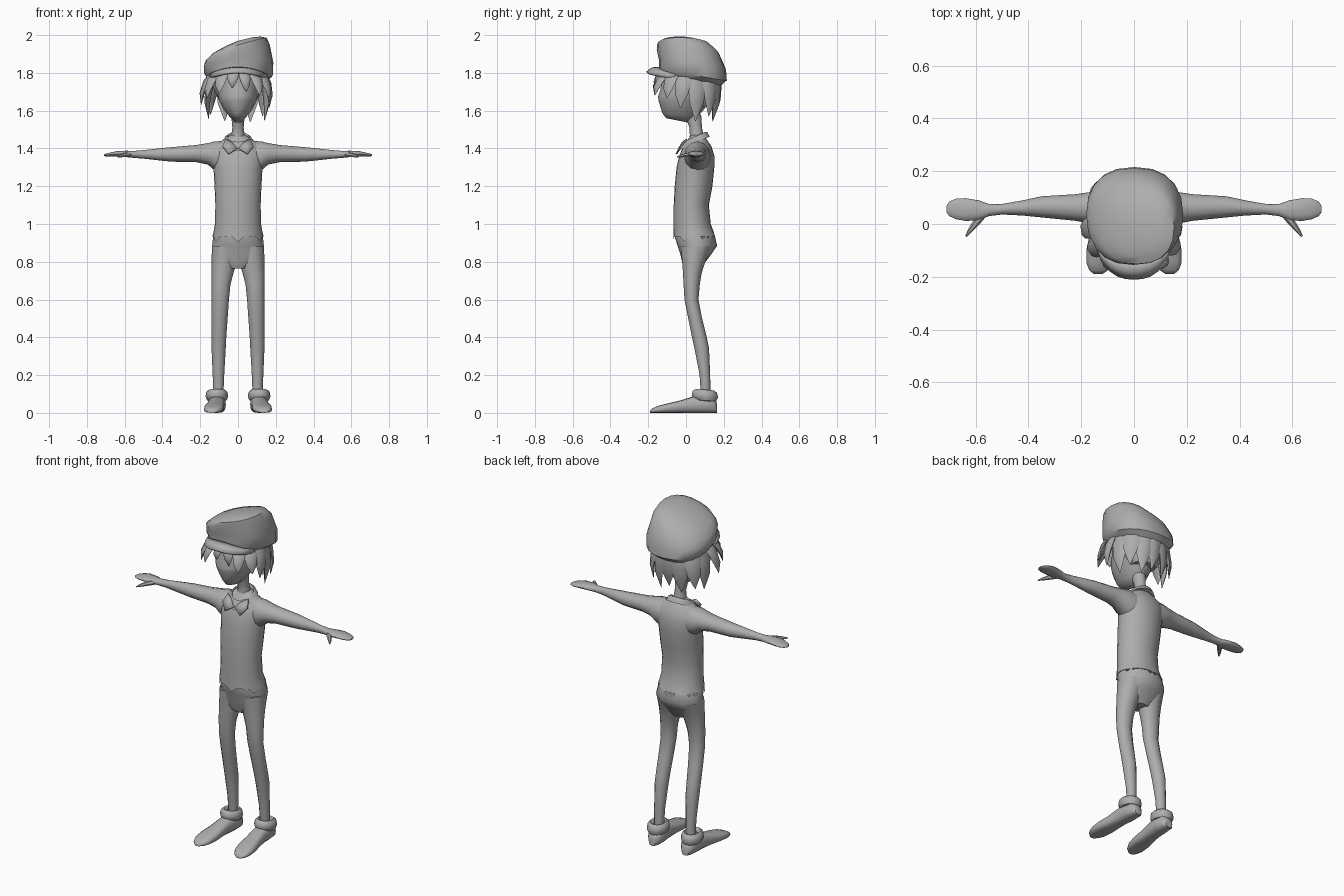
import bpy, bmesh, math
from mathutils import Vector as V

GREY = bpy.data.materials.new("plain grey")
GREY.diffuse_color = (0.42, 0.42, 0.42, 1)


def finish(name, bm, mirror=False, angle=50):
    bmesh.ops.recalc_face_normals(bm, faces=bm.faces)
    me = bpy.data.meshes.new(name)
    bm.to_mesh(me)
    bm.free()
    me.materials.append(GREY)
    ob = bpy.data.objects.new(name, me)
    bpy.context.collection.objects.link(ob)
    bpy.ops.object.select_all(action='DESELECT')
    ob.select_set(True)
    bpy.context.view_layer.objects.active = ob
    bpy.ops.object.shade_smooth_by_angle(angle=math.radians(angle))
    if mirror:
        ob.modifiers.new("Mirror", 'MIRROR')
    return ob


def loft(name, rings, n=16, power=1.0, mirror=False, closed=False, wave=None, angle=50):
    """Skin over rings, each given as centre, u radius vector, v radius vector."""
    bm = bmesh.new()
    loops = []
    for i, (c, u, v) in enumerate(rings):
        row = []
        for k in range(n):
            a = math.tau * k / n
            ca, sa = math.cos(a), math.sin(a)
            p = V(c) + V(u) * math.copysign(abs(ca) ** power, ca) \
                + V(v) * math.copysign(abs(sa) ** power, sa)
            if wave and i == 0:
                p.z += wave(k)
            row.append(bm.verts.new(p))
        loops.append(row)
    pairs = list(zip(loops, loops[1:]))
    if closed:
        pairs.append((loops[-1], loops[0]))
    for a, b in pairs:
        for k in range(n):
            bm.faces.new((a[k], a[(k + 1) % n], b[(k + 1) % n], b[k]))
    if not closed:
        bm.faces.new(loops[0])
        bm.faces.new(loops[-1])
    return finish(name, bm, mirror, angle)


def flat(x, y, z, rx, ry, sx=0, sy=0):
    """Horizontal ring, optionally tilted by slopes in x and y."""
    return ((x, y, z), (rx, 0, rx * sx), (0, ry, ry * sy))


# Shirt with a scalloped hem
loft("shirt", [flat(0, y, z, rx, ry) for y, z, rx, ry in (
    (.045, .925, .135, .112), (.04, .96, .129, .106), (.033, 1.0, .122, .098),
    (.028, 1.1, .12, .093), (.04, 1.2, .124, .10), (.05, 1.3, .13, .10),
    (.057, 1.36, .138, .093), (.06, 1.41, .13, .075), (.06, 1.44, .088, .055),
    (.06, 1.47, .04, .035))], n=24, wave=lambda k: -.02 if k % 4 == 2 else .01)

# Trousers: hips and legs
loft("hips", [flat(0, y, z, rx, ry) for y, z, rx, ry in (
    (.04, 1.0, .11, .09), (.045, .94, .131, .107), (.06, .885, .137, .105),
    (.052, .84, .138, .082), (.04, .795, .125, .06), (.037, .765, .06, .045))], n=20)
loft("legs", [flat((a + b) / 2, (f + k) / 2, z, (b - a) / 2, (k - f) / 2) for z, a, b, f, k in (
    (.88, .0, .138, -.03, .14), (.80, .005, .14, -.02, .102), (.74, .024, .14, -.016, .083),
    (.68, .04, .14, -.013, .073), (.6, .048, .139, -.008, .066), (.5, .055, .14, .012, .085),
    (.4, .062, .14, .032, .11), (.34, .065, .14, .045, .122), (.2, .073, .134, .072, .128),
    (.08, .078, .13, .08, .13))], n=12, mirror=True)

# Rolled trouser cuffs
loft("ankle_cuffs", [flat(.112, .1, z, rx, ry, 0, -.08) for z, rx, ry in (
    (.06, .03, .04), (.066, .052, .06), (.088, .06, .07), (.112, .055, .064),
    (.123, .042, .048), (.11, .025, .028))], n=12, mirror=True, closed=True)

# Shoes, toes turned slightly outwards
loft("shoes", [((x, y, h / 2), (w, 0, 0), (0, 0, h / 2)) for y, x, w, h in (
    (.165, .108, .022, .05), (.145, .108, .04, .078), (.09, .11, .046, .09),
    (.03, .114, .043, .085), (-.03, .12, .046, .066), (-.09, .126, .053, .052),
    (-.145, .131, .05, .038), (-.175, .134, .036, .026), (-.19, .136, .016, .012))],
    n=12, power=.7, mirror=True)

# Arms running into flat hands
loft("arms", [((x, (f + k) / 2, (b + t) / 2), (0, (k - f) / 2, 0), (0, 0, (t - b) / 2))
              for x, f, k, b, t in (
    (.07, .0, .13, 1.27, 1.44), (.125, -.01, .13, 1.285, 1.437), (.16, .0, .122, 1.315, 1.428),
    (.22, .012, .113, 1.327, 1.418), (.35, .025, .105, 1.33, 1.407), (.42, .032, .09, 1.337, 1.4),
    (.5, .036, .076, 1.346, 1.391), (.55, .03, .076, 1.35, 1.387), (.59, .013, .09, 1.354, 1.388),
    (.64, .012, .098, 1.357, 1.386), (.675, .018, .096, 1.357, 1.379),
    (.7, .03, .085, 1.358, 1.372), (.71, .043, .07, 1.36, 1.367))], n=12, mirror=True)
loft("thumbs", [(c, (r, r * .5, 0), (0, 0, r)) for c, r in (
    ((.575, .035, 1.368), .014), ((.6, .002, 1.365), .012),
    ((.622, -.026, 1.36), .008), ((.637, -.047, 1.355), .003))], n=6, mirror=True)

# Neck and head
loft("neck", [flat(0, y, z, rx, ry) for y, z, rx, ry in (
    (.06, 1.42, .05, .045), (.056, 1.47, .035, .036), (.052, 1.51, .03, .033),
    (.035, 1.58, .036, .045))], n=12)
loft("head", [flat(0, y, z, rx, ry, 0, s) for y, z, rx, ry, s in (
    (-.045, 1.548, .024, .06, -.2), (-.036, 1.575, .05, .09, -.15), (-.022, 1.61, .078, .113, -.08),
    (-.008, 1.655, .1, .138, 0), (.002, 1.675, .106, .15, 0), (.012, 1.71, .113, .148, 0),
    (.018, 1.76, .117, .147, 0), (.02, 1.83, .115, .14, 0))], n=16)

# Folded collar with two points
loft("collar", [flat(0, y, z, rx, ry, 0, .45) for y, z, rx, ry in (
    (.042, 1.425, .088, .083), (.045, 1.452, .072, .07), (.046, 1.462, .06, .06),
    (.048, 1.43, .05, .05))], n=16, closed=True)
bm = bmesh.new()
vs = [bm.verts.new(p) for p in ((.003, -.04, 1.402), (.05, -.055, 1.372),
                                (.082, -.03, 1.412), (.066, .0, 1.452), (.03, -.022, 1.432))]
bm.faces.new(vs)
lapels = finish("collar_points", bm, mirror=True)
lapels.modifiers.new("Thickness", 'SOLIDIFY').thickness = .008

# Hair: a cap at the back plus tapered locks
loft("hair_cap", [flat(0, y, z, rx, ry) for y, z, rx, ry in (
    (.075, 1.62, .07, .062), (.06, 1.67, .11, .098), (.045, 1.73, .135, .128),
    (.035, 1.82, .14, .14))], n=16)
LOCKS = (  # angle around head, tip x, y, z, half width
    (-78, .045, -.15, 1.70, .03), (-100, -.03, -.155, 1.72, .03),
    (-122, -.10, -.168, 1.69, .035), (-55, .115, -.165, 1.68, .035),
    (-35, .165, -.10, 1.665, .04), (-145, -.165, -.11, 1.665, .04),
    (-172, -.195, -.03, 1.63, .045), (-10, .165, -.03, 1.615, .045),
    (15, .14, .05, 1.545, .05), (168, -.155, .05, 1.555, .05),
    (42, .13, .12, 1.57, .05), (140, -.145, .12, 1.58, .05),
    (66, .065, .14, 1.54, .05), (92, .005, .15, 1.57, .05), (116, -.07, .14, 1.545, .05))
for i, (deg, tx, ty, tz, w) in enumerate(LOCKS):
    a = math.radians(deg)
    out, side = V((math.cos(a), math.sin(a), 0)), V((-math.sin(a), math.cos(a), 0))
    root = V((.132 * out.x, .02 + .14 * out.y, 1.81))
    tip = V((tx, ty, tz))
    rings = []
    for t, s in ((0, .85), (.3, 1), (.65, .75), (1, .04)):
        c = root.lerp(tip, t) + out * .075 * t * (1 - t)
        rings.append((c, side * w * s, out * .018 * s))
    loft("hair_lock_%d" % (i + 1), rings, n=6, angle=60)

# Floppy cap, higher on one side, with a short visor
loft("cap", [flat(*r) for r in (
    (0, .02, 1.785, .13, .135, 0, -.2), (0, .022, 1.768, .155, .165, 0, -.2),
    (.002, .036, 1.795, .183, .18, -.03, -.19), (.003, .034, 1.845, .184, .178, .06, -.15),
    (-.002, .012, 1.908, .17, .167, .25, -.09), (.012, -.012, 1.947, .14, .14, .28, -.03),
    (.028, -.035, 1.968, .09, .09, .27, 0), (.035, -.045, 1.978, .04, .04, .25, 0))],
    n=20, power=.85)
bm = bmesh.new()
rows = []
for r, z in ((0, 1.832), (.55, 1.829), (1, 1.806)):
    row = []
    for k in range(11):
        t = -1 + k / 5
        x = t * (.15 + .005 * r)
        y = -.06 - .085 * math.sqrt(max(0, 1 - t * t)) - r * .066 * (1 - abs(t) ** 3)
        row.append(bm.verts.new((x, y, z - .035 * t * t)))
    rows.append(row)
for a, b in zip(rows, rows[1:]):
    for k in range(10):
        bm.faces.new((a[k], a[k + 1], b[k + 1], b[k]))
visor = finish("cap_visor", bm)
visor.modifiers.new("Thickness", 'SOLIDIFY').thickness = .012
